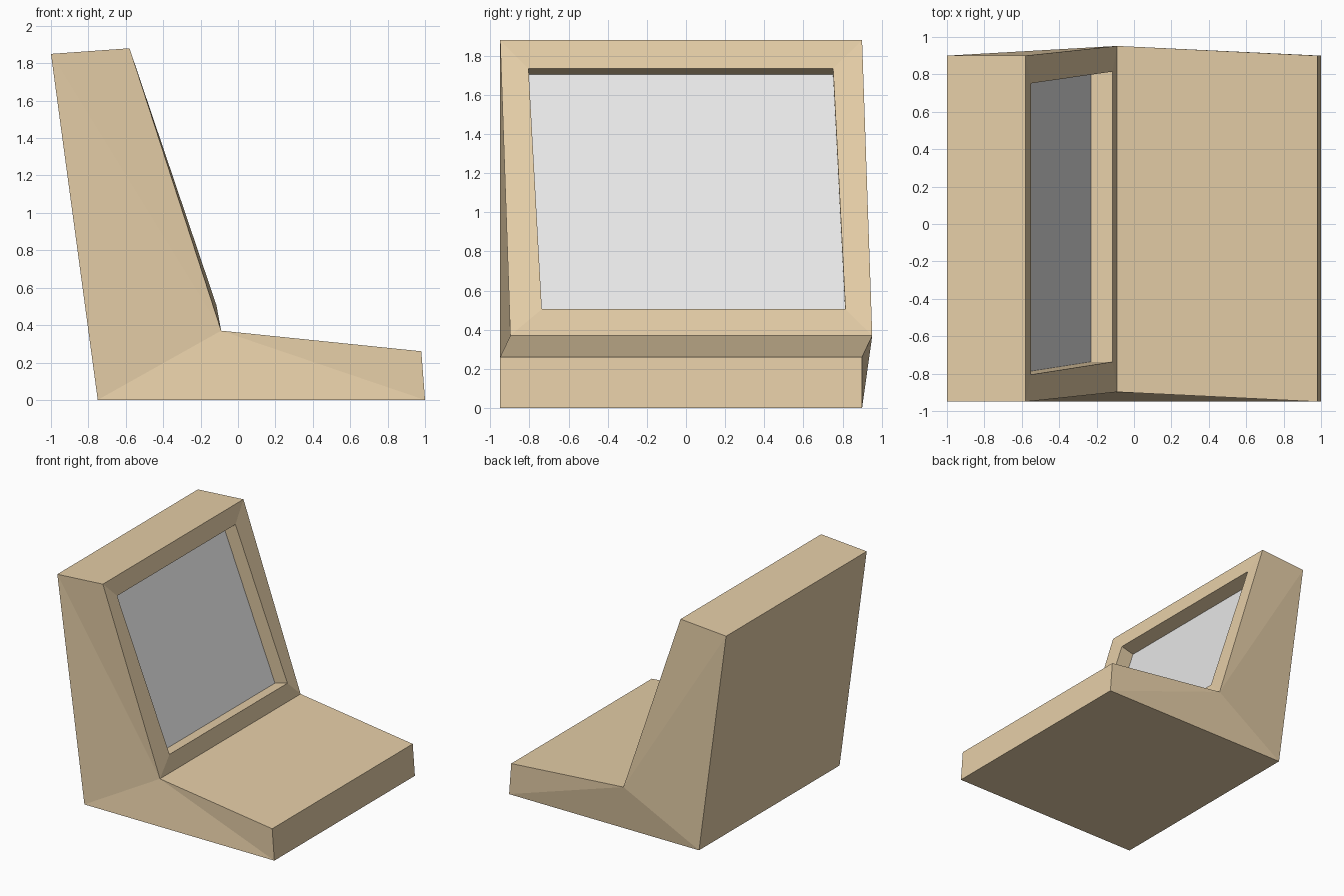
import bpy
import bmesh
from mathutils import Vector

cube = bpy.data.objects.get("Cube")
if cube:
    bpy.data.objects.remove(cube, do_unlink=True)


def make_material(name, colour):
    mat = bpy.data.materials.new(name)
    mat.use_nodes = True
    mat.diffuse_color = (*colour, 1)
    mat.node_tree.nodes["Principled BSDF"].inputs["Base Color"].default_value = (*colour, 1)
    return mat


def finish(name, bm, mat):
    mesh = bpy.data.meshes.new(name)
    bm.to_mesh(mesh)
    bm.free()
    mesh.materials.append(mat)
    obj = bpy.data.objects.new(name, mesh)
    bpy.context.collection.objects.link(obj)
    return obj


tan = make_material("tan casing", (0.79, 0.62, 0.39))
grey = make_material("light grey screen", (0.8, 0.8, 0.8))

# Side profile (x, z), starting at the inner corner where deck meets display
profile = [(-0.09, 0.37), (0.98, 0.26), (1.0, 0.0),
           (-0.75, 0.0), (-1.0, 1.85), (-0.58, 1.88)]
SIDES = (-0.95, 0.9)
CORNER_SHIFT = 0.052      # the inner corner sits slightly towards the back

# Display opening, and the same loop pushed inwards for the screen
opening = [Vector(p) for p in ((-0.55, -0.805, 1.735), (-0.115, -0.737, 0.505),
                               (-0.115, 0.815, 0.505), (-0.55, 0.752, 1.735))]
recess = Vector((-0.115, 0, -0.03))

# Casing: two fanned sides joined by strips
bm = bmesh.new()
rows = []
for y in SIDES:
    row = [bm.verts.new((x, y + (CORNER_SHIFT if i == 0 else 0), z))
           for i, (x, z) in enumerate(profile)]
    for a, b in zip(row[1:], row[2:]):
        bm.faces.new((row[0], a, b))
    rows.append(row)
right, left = rows
for i in range(len(profile) - 1):
    bm.faces.new((right[i], left[i], left[i + 1], right[i + 1]))

# Bezel around the opening, then the recess walls
outer = [right[-1], right[0], left[0], left[-1]]
rim = [bm.verts.new(p) for p in opening]
inner = [bm.verts.new(p + recess) for p in opening]
for loop_a, loop_b in ((outer, rim), (rim, inner)):
    for i in range(4):
        j = (i + 1) % 4
        bm.faces.new((loop_a[i], loop_a[j], loop_b[j], loop_b[i]))
bmesh.ops.recalc_face_normals(bm, faces=bm.faces)
finish("casing", bm, tan)

# Screen panel at the bottom of the recess
bm = bmesh.new()
bm.faces.new([bm.verts.new(p + recess) for p in opening])
finish("screen", bm, grey)
